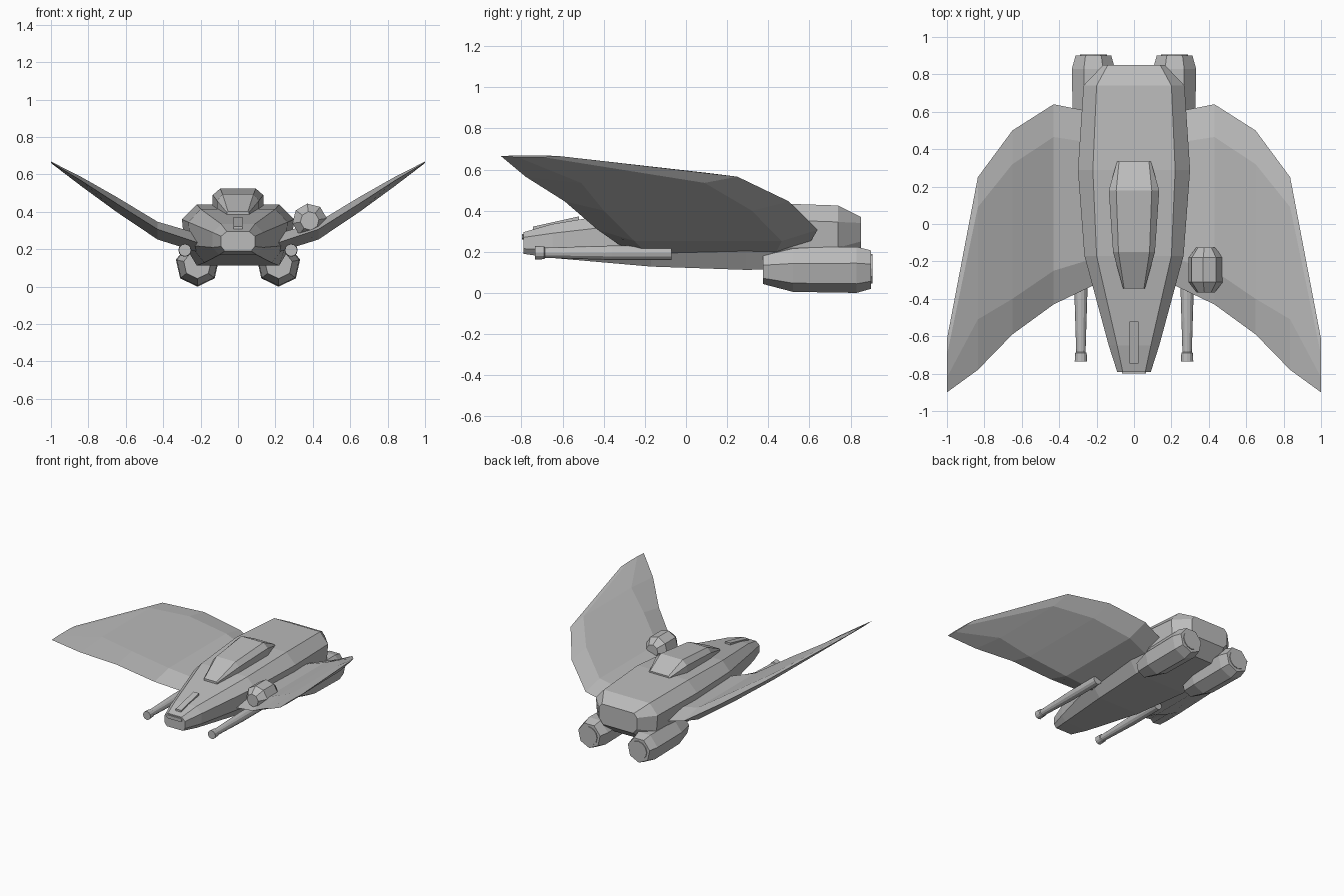
import bpy, bmesh, math
from mathutils import Vector, Matrix

if "Cube" in bpy.data.objects:
    bpy.data.objects.remove(bpy.data.objects["Cube"])

grey = bpy.data.materials.new("hull grey")
grey.diffuse_color = (0.5, 0.5, 0.5, 1)
grey.use_nodes = True
grey.node_tree.nodes["Principled BSDF"].inputs["Base Color"].default_value = grey.diffuse_color


def loft(name, rings):
    """Skin a list of equal-length rings and cap both ends."""
    bm = bmesh.new()
    loops = [[bm.verts.new(p) for p in r] for r in rings]
    n = len(loops[0])
    for a, b in zip(loops, loops[1:]):
        for i in range(n):
            j = (i + 1) % n
            bm.faces.new((a[i], a[j], b[j], b[i]))
    bm.faces.new(loops[0])
    bm.faces.new(loops[-1])
    bmesh.ops.remove_doubles(bm, verts=bm.verts, dist=0.0005)
    bmesh.ops.recalc_face_normals(bm, faces=bm.faces)
    me = bpy.data.meshes.new(name)
    bm.to_mesh(me)
    bm.free()
    me.materials.append(grey)
    ob = bpy.data.objects.new(name, me)
    bpy.context.collection.objects.link(ob)
    return ob


def mirrored(ob):
    """Add the matching part on the other side of x = 0."""
    m = ob.modifiers.new("mirror", 'MIRROR')
    m.use_bisect_axis[0] = False
    m.use_mirror_merge = False
    return ob


def section(y, half):
    """Left-right symmetric ring at y from (half width, z) pairs, top to bottom."""
    return [(x, y, z) for x, z in half] + [(-x, y, z) for x, z in reversed(half)]


def lathe(name, x, z, profile, sides, start=0.0):
    """Barrel along y from (y, radius) pairs."""
    return loft(name, [[(x + r * math.cos(start + math.tau * i / sides), y,
                         z + r * math.sin(start + math.tau * i / sides))
                        for i in range(sides)] for y, r in profile])


# Faceted fuselage
loft("fuselage", [
    section(-0.79, [(0.06, 0.295), (0.09, 0.27), (0.09, 0.215), (0.07, 0.19)]),
    section(-0.65, [(0.09, 0.335), (0.135, 0.29), (0.135, 0.21), (0.10, 0.17)]),
    section(-0.17, [(0.20, 0.415), (0.265, 0.345), (0.255, 0.22), (0.18, 0.128)]),
    section(0.29, [(0.22, 0.44), (0.30, 0.36), (0.285, 0.22), (0.22, 0.112)]),
    section(0.74, [(0.20, 0.425), (0.27, 0.345), (0.26, 0.22), (0.19, 0.12)]),
    section(0.85, [(0.14, 0.37), (0.165, 0.34), (0.165, 0.25), (0.13, 0.21)]),
])

# Canopy on top of the fuselage
loft("canopy", [
    section(-0.345, [(0.053, 0.402), (0.058, 0.395), (0.058, 0.36)]),
    section(-0.15, [(0.083, 0.495), (0.112, 0.46), (0.112, 0.38)]),
    section(0.18, [(0.095, 0.525), (0.135, 0.49), (0.135, 0.40)]),
    section(0.335, [(0.08, 0.45), (0.09, 0.44), (0.09, 0.40)]),
])

# Raised strip on the nose and the slot in its front
loft("nose_strip", [
    section(-0.745, [(0.024, 0.322), (0.024, 0.28)]),
    section(-0.52, [(0.024, 0.372), (0.024, 0.33)]),
])
slot = [(0.053, 0.286), (0.065, 0.279), (0.065, 0.266), (0.053, 0.259)]
loft("nose_slot", [section(-0.798, slot), section(-0.78, slot)])

# Swept gull wings: x, front y, front crease y, rear crease y, rear y, z, up, down
stations = [
    (0.20, -0.32, -0.18, 0.43, 0.595, 0.23, 0.05, 0.05),
    (0.43, -0.43, -0.25, 0.465, 0.64, 0.307, 0.04, 0.055),
    (0.65, -0.59, -0.40, 0.32, 0.50, 0.445, 0.035, 0.045),
    (0.835, -0.78, -0.51, 0.09, 0.25, 0.565, 0.02, 0.03),
    (1.00, -0.90, -0.82, -0.70, -0.615, 0.665, 0.004, 0.004),
]
mirrored(loft("wing", [
    [(x, f, z), (x, fc, z + u), (x, rc, z + u), (x, r, z), (x, rc, z - d), (x, fc, z - d)]
    for x, f, fc, rc, r, z, u, d in stations]))

# Engines: seven-sided housings with a raised exhaust disc
mirrored(lathe("engine", 0.217, 0.118,
               [(0.375, 0.075), (0.52, 0.113), (0.83, 0.118), (0.90, 0.098)],
               7, -math.pi / 2))
mirrored(lathe("exhaust", 0.217, 0.118, [(0.88, 0.072), (0.906, 0.072)], 12))

# Guns under the wing roots
mirrored(lathe("gun", 0.284, 0.195,
               [(-0.735, 0.033), (-0.69, 0.031), (-0.685, 0.025),
                (-0.36, 0.035), (-0.07, 0.035)], 12))

# Sensor pod on one wing only, tilted with the wing
lathe("wing_pod", 0.383, 0.352,
      [(-0.365, 0.05), (-0.31, 0.093), (-0.18, 0.093), (-0.125, 0.05)],
      8, math.radians(8))
